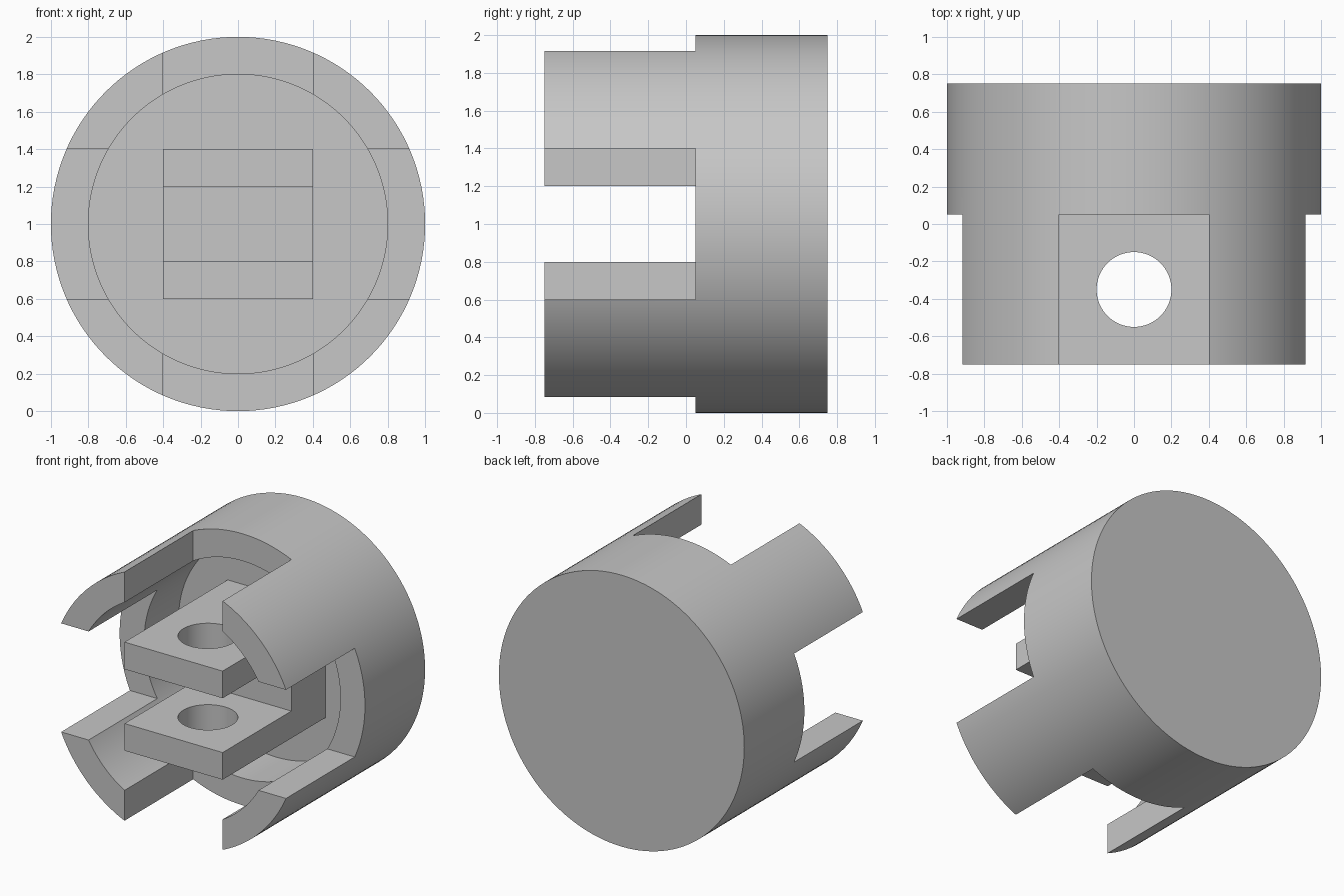
import bpy
from math import radians

if "Cube" in bpy.data.objects:
    bpy.data.objects.remove(bpy.data.objects["Cube"], do_unlink=True)

metal = bpy.data.materials.new("light grey metal")
metal.use_nodes = True
metal.diffuse_color = (0.57, 0.57, 0.57, 1)
metal.node_tree.nodes["Principled BSDF"].inputs["Base Color"].default_value = (0.57, 0.57, 0.57, 1)


def box(name, lo, hi):
    """Axis-aligned box between two corners."""
    bpy.ops.mesh.primitive_cube_add(size=1)
    ob = bpy.context.object
    ob.name = name
    ob.location = [(a + b) / 2 for a, b in zip(lo, hi)]
    ob.scale = [b - a for a, b in zip(lo, hi)]
    return finish(ob)


def cylinder(name, radius, depth, location, along_y=True, sides=128):
    bpy.ops.mesh.primitive_cylinder_add(vertices=sides, radius=radius, depth=depth, location=location,
                                        rotation=(radians(90) if along_y else 0, 0, 0))
    bpy.context.object.name = name
    return finish(bpy.context.object)


def finish(ob):
    bpy.ops.object.transform_apply(location=True, rotation=True, scale=True)
    ob.data.materials.append(metal)
    return ob


def cut(target, cutter):
    """Subtract the cutter for good, then discard it."""
    cutter.hide_render = True
    bpy.ops.object.select_all(action='DESELECT')
    bpy.context.view_layer.objects.active = target
    target.select_set(True)
    mod = target.modifiers.new("cut", 'BOOLEAN')
    mod.operation = 'DIFFERENCE'
    mod.solver = 'EXACT'
    mod.object = cutter
    bpy.ops.object.modifier_apply(modifier=mod.name)
    bpy.data.objects.remove(cutter, do_unlink=True)


def smooth(ob):
    bpy.ops.object.select_all(action='DESELECT')
    bpy.context.view_layer.objects.active = ob
    ob.select_set(True)
    bpy.ops.object.shade_smooth_by_angle(angle=radians(30))


FRONT, BACK, SHOULDER, FLOOR = -0.75, 0.75, 0.05, 0.45
HALF = 0.4  # half width of the slots and the clevis

# Round housing: blind bore, then crossed slots that leave four prongs
housing = cylinder("housing", 1, BACK - FRONT, (0, 0, 1))
cut(housing, cylinder("bore_cutter", 0.8, FLOOR + 1, (0, (FLOOR - 1) / 2, 1)))
cut(housing, box("upright_slot_cutter", (-HALF, -1, -0.5), (HALF, SHOULDER, 2.5)))
cut(housing, box("level_slot_cutter", (-1.5, -1, 1 - HALF), (1.5, SHOULDER, 1 + HALF)))
smooth(housing)

# Clevis block standing on the bore floor, with a gap and a pin hole through both lugs
clevis = box("clevis", (-HALF, FRONT, 1 - HALF), (HALF, FLOOR + 0.05, 1 + HALF))
cut(clevis, box("gap_cutter", (-0.6, -1, 0.8), (0.6, SHOULDER, 1.2)))
cut(clevis, cylinder("pin_hole_cutter", 0.2, 2, (0, -0.35, 1), along_y=False, sides=64))
smooth(clevis)
